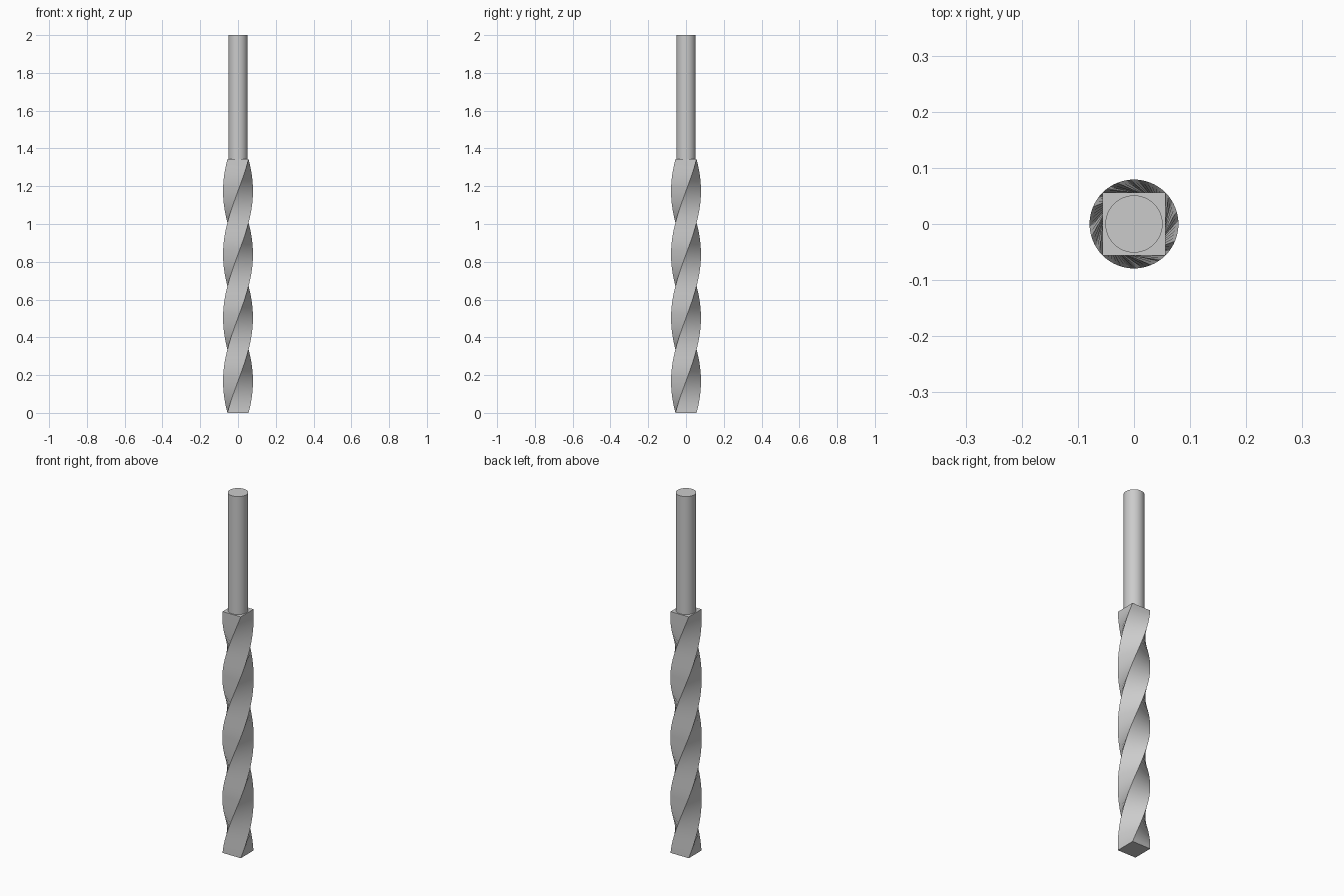
import bpy, bmesh, math
from mathutils import Matrix

if "Cube" in bpy.data.objects:
    bpy.data.objects.remove(bpy.data.objects["Cube"])

BODY_TOP, TOTAL = 1.343, 2.0
HALF, SHANK_R = 0.056, 0.051
STEPS = 64  # slices in one full turn

steel = bpy.data.materials.new("steel_grey")
steel.use_nodes = True
colour = (0.6, 0.6, 0.6, 1)
steel.diffuse_color = colour
steel.node_tree.nodes["Principled BSDF"].inputs["Base Color"].default_value = colour


def finish(name, bm, angle):
    bmesh.ops.recalc_face_normals(bm, faces=bm.faces)
    mesh = bpy.data.meshes.new(name)
    bm.to_mesh(mesh)
    bm.free()
    obj = bpy.data.objects.new(name, mesh)
    bpy.context.collection.objects.link(obj)
    mesh.materials.append(steel)
    bpy.ops.object.select_all(action="DESELECT")
    obj.select_set(True)
    bpy.context.view_layer.objects.active = obj
    bpy.ops.object.shade_smooth_by_angle(angle=math.radians(angle))


# Twisted body: a square section carried up through one full turn
bm = bmesh.new()
rings = []
for i in range(STEPS + 1):
    turn = 2 * math.pi * i / STEPS
    ring = []
    for k in range(4):
        a = turn + math.pi / 4 + k * math.pi / 2
        r = HALF * math.sqrt(2)
        ring.append(bm.verts.new((r * math.cos(a), r * math.sin(a), BODY_TOP * i / STEPS)))
    rings.append(ring)
for low, high in zip(rings, rings[1:]):
    for k in range(4):
        n = (k + 1) % 4
        bm.faces.new((low[k], low[n], high[n], high[k]))
bm.faces.new(rings[0])
bm.faces.new(rings[-1])
finish("twisted_body", bm, 40)

# Round shank standing on the body
bm = bmesh.new()
bmesh.ops.create_cone(bm, cap_ends=True, segments=48, radius1=SHANK_R, radius2=SHANK_R,
                      depth=TOTAL - BODY_TOP,
                      matrix=Matrix.Translation((0, 0, (TOTAL + BODY_TOP) / 2)))
finish("shank", bm, 40)
